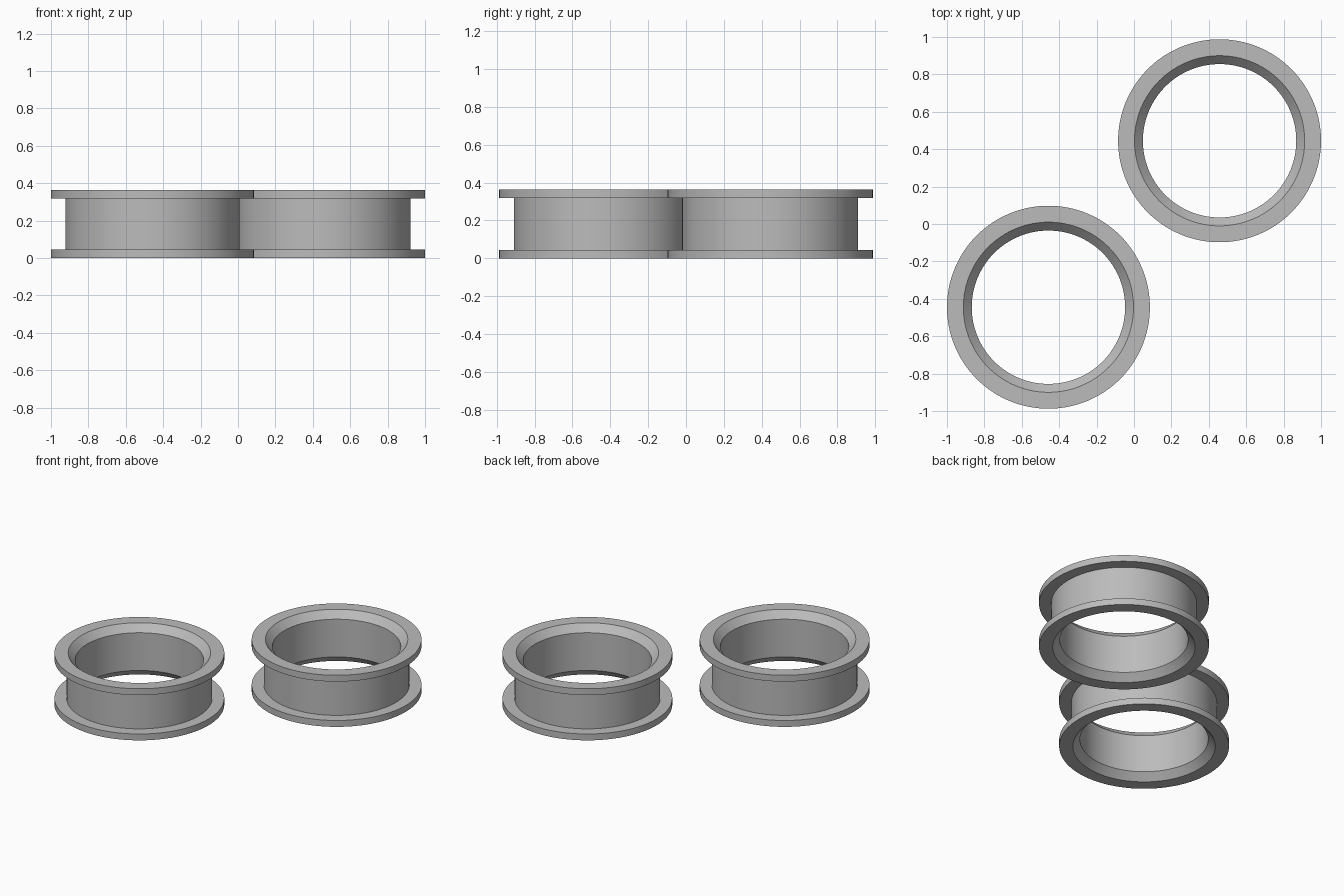
import bpy, bmesh, math
from mathutils import Matrix, Vector

cube = bpy.data.objects.get("Cube")
if cube:
    bpy.data.objects.remove(cube, do_unlink=True)

# Single grey metal
metal = bpy.data.materials.new("grey_metal")
metal.use_nodes = True
GREY = (0.5, 0.5, 0.5, 1)
metal.diffuse_color = GREY
metal.node_tree.nodes["Principled BSDF"].inputs["Base Color"].default_value = GREY

SEGMENTS = 128
HEIGHT, FLANGE, CHAMFER = 0.364, 0.045, 0.049
R_OUTER, R_BARREL, R_MOUTH, R_BORE = 0.5425, 0.465, 0.455, 0.41

# Half of the cross-section, from the bore up to the barrel (radius, z)
half = [(R_BORE, HEIGHT - CHAMFER), (R_MOUTH, HEIGHT), (R_OUTER, HEIGHT),
        (R_OUTER, HEIGHT - FLANGE), (R_BARREL, HEIGHT - FLANGE)]
profile = half + [(r, HEIGHT - z) for r, z in reversed(half)]


def flanged_ring(name, x, y):
    """Revolve the closed cross-section around a vertical axis."""
    bm = bmesh.new()
    verts = [bm.verts.new((r, 0, z)) for r, z in profile]
    edges = [bm.edges.new((v, verts[i - 1])) for i, v in enumerate(verts)]
    bmesh.ops.spin(bm, geom=verts + edges, cent=(0, 0, 0), axis=(0, 0, 1),
                   angle=math.tau, steps=SEGMENTS, use_merge=True)
    bmesh.ops.remove_doubles(bm, verts=bm.verts, dist=1e-5)
    bmesh.ops.recalc_face_normals(bm, faces=bm.faces)
    mesh = bpy.data.meshes.new(name)
    bm.to_mesh(mesh)
    bm.free()
    mesh.materials.append(metal)
    ring = bpy.data.objects.new(name, mesh)
    ring.location = (x, y, 0)
    bpy.context.collection.objects.link(ring)
    bpy.ops.object.select_all(action="DESELECT")
    ring.select_set(True)
    bpy.context.view_layer.objects.active = ring
    bpy.ops.object.shade_smooth_by_angle(angle=math.radians(30))


# Two identical rings placed diagonally
for name, side in (("back_left_ring", 1), ("front_right_ring", -1)):
    flanged_ring(name, side * 0.4575, side * 0.445)
